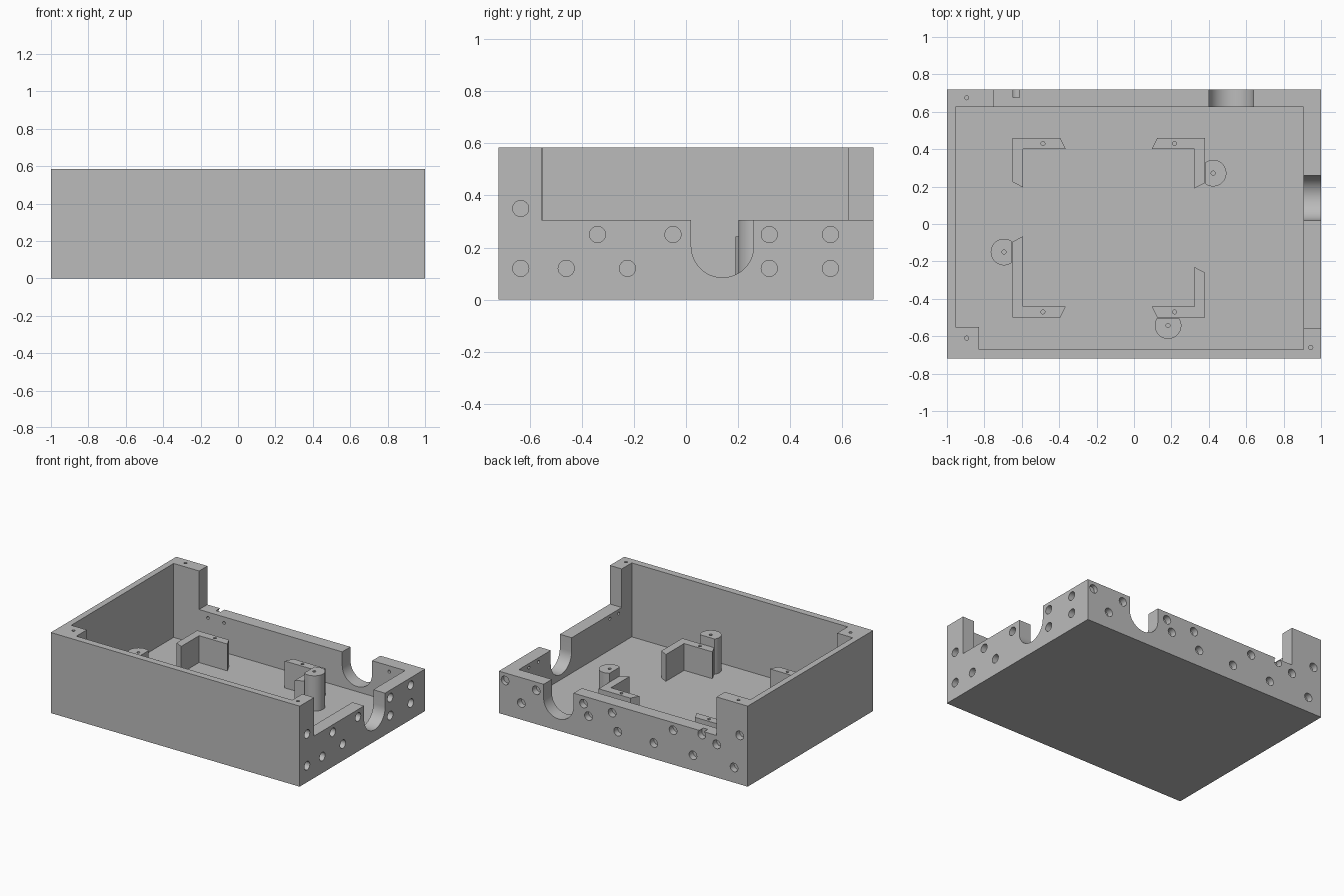
import bpy, bmesh, math
from mathutils import Matrix

if "Cube" in bpy.data.objects:
    bpy.data.objects.remove(bpy.data.objects["Cube"])

grey = bpy.data.materials.new("plain grey")
grey.diffuse_color = (0.5, 0.5, 0.5, 1)
grey.use_nodes = True
grey.node_tree.nodes["Principled BSDF"].inputs["Base Color"].default_value = grey.diffuse_color

FLOOR, LOW, HIGH = 0.048, 0.305, 0.585
BRACKET = 0.243


def prism(name, pts, a, b, axis="z"):
    """Extrude a 2D outline from a to b along an axis (x: yz outline, y: xz outline)."""
    place = {"z": lambda u, v, w: (u, v, w),
             "x": lambda u, v, w: (w, u, v),
             "y": lambda u, v, w: (u, w, v)}[axis]
    bm = bmesh.new()
    lo = [bm.verts.new(place(u, v, a)) for u, v in pts]
    hi = [bm.verts.new(place(u, v, b)) for u, v in pts]
    n = len(pts)
    bm.faces.new(lo)
    bm.faces.new(hi)
    for i in range(n):
        j = (i + 1) % n
        bm.faces.new((lo[i], lo[j], hi[j], hi[i]))
    bmesh.ops.recalc_face_normals(bm, faces=bm.faces[:])
    me = bpy.data.meshes.new(name)
    bm.to_mesh(me)
    bm.free()
    me.materials.append(grey)
    ob = bpy.data.objects.new(name, me)
    bpy.context.collection.objects.link(ob)
    return ob


def rect(x0, x1, y0, y1):
    return [(x0, y0), (x1, y0), (x1, y1), (x0, y1)]


def circle(cx, cy, r, n=24):
    return [(cx + r * math.cos(2 * math.pi * i / n),
             cy + r * math.sin(2 * math.pi * i / n)) for i in range(n)]


def select(obs):
    bpy.ops.object.select_all(action="DESELECT")
    for o in obs:
        o.select_set(True)
    bpy.context.view_layer.objects.active = obs[0]


def cut(target, cutters):
    """Subtract the (mutually separate) cutters, then drop them."""
    if len(cutters) > 1:
        select(cutters)
        bpy.ops.object.join()
    tool = cutters[0]
    tool.hide_render = True
    mod = target.modifiers.new("cut", "BOOLEAN")
    mod.operation, mod.solver, mod.object = "DIFFERENCE", "EXACT", tool
    select([target])
    bpy.ops.object.modifier_apply(modifier="cut")
    bpy.data.objects.remove(tool)


def finish(ob):
    select([ob])
    bpy.ops.object.shade_smooth_by_angle(angle=math.radians(30))


# Enclosure block, hollowed with a solid corner at front left
box = prism("enclosure", rect(-1, 1, -0.72, 0.72), 0, HIGH)
cut(box, [prism("cavity", [(-0.955, 0.625), (0.905, 0.625), (0.905, -0.67),
                           (-0.83, -0.67), (-0.83, -0.55), (-0.955, -0.55)], FLOOR, 1)])

# Lowered back and right walls, leaving tall posts
cut(box, [prism("wall_drop", [(-0.75, 0.6), (0.88, 0.6), (0.88, -0.555),
                              (1.1, -0.555), (1.1, 0.8), (-0.75, 0.8)], LOW, 1)])


# U-shaped cable notches in both low walls
def notch(c, r=0.12, z=0.205, n=24):
    arc = [(c - r * math.cos(math.pi * i / n), z - r * math.sin(math.pi * i / n))
           for i in range(n + 1)]
    return arc + [(c + r, 0.4), (c - r, 0.4)]


cut(box, [prism("right_notch", notch(0.14), 0.85, 1.1, "x"),
          prism("back_notch", notch(0.52), 0.58, 0.8, "y")])

# Round sockets on the outside of the right and back walls
right_holes = [(-0.635, 0.35), (-0.34, 0.25), (-0.05, 0.25), (0.32, 0.25), (0.555, 0.25),
               (-0.635, 0.12), (-0.46, 0.12), (-0.225, 0.12), (0.32, 0.12), (0.555, 0.12)]
back_holes = [(0.95, 0.25), (0.70, 0.245), (0.82, 0.12), (0.32, 0.25), (0.09, 0.245),
              (0.28, 0.17), (0.045, 0.12), (-0.245, 0.115), (-0.40, 0.25), (-0.56, 0.11),
              (-0.63, 0.28), (-0.75, 0.24), (-0.935, 0.355), (-0.89, 0.11)]
R = 0.031
tools = [prism("socket", circle(y, z, R), 0.955, 1.1, "x") for y, z in right_holes]
# the sockets by the shared corner stay shallow so they do not meet
tools += [prism("socket", circle(x, z, R), 0.69 if x > 0.9 else 0.675, 0.8, "y")
          for x, z in back_holes]
cut(box, tools)

# Small pin holes on the inside of the low walls and in the post tops
tools = [prism("pin", circle(x, 0.262, 0.011, 12), 0.6, 0.655, "y")
         for x in (-0.68, -0.55, 0.777, 0.873)]
tools += [prism("pin", circle(y, 0.275, 0.011, 12), 0.88, 0.935, "x")
          for y in (0.40, 0.51, -0.42, -0.52)]
tools += [prism("pin", circle(x, y, 0.011, 12), 0.45, 0.7)
          for x, y in ((-0.895, 0.675), (-0.895, -0.61), (0.945, -0.66))]
cut(box, tools)
finish(box)


# L-shaped board brackets: outer corner, inward signs, length of the y arm
def bracket(name, cx, cy, sx, sy, arm):
    shape = [(0, 0), (0.255, 0), (0.285, 0.06), (0.057, 0.06), (0.057, arm), (0, arm - 0.03)]
    ob = prism(name, [(cx + sx * u, cy + sy * v) for u, v in shape], FLOOR - 0.01, BRACKET)
    hx = cx + sx * 0.163
    cut(ob, [prism("pin", circle(hx, cy + sy * 0.03, 0.011, 12), 0.13, 0.4)])
    finish(ob)


bracket("back_left_bracket", -0.65, 0.46, 1, -1, 0.265)
bracket("back_right_bracket", 0.38, 0.46, -1, -1, 0.27)
bracket("front_left_bracket", -0.65, -0.50, 1, 1, 0.435)
bracket("front_right_bracket", 0.38, -0.50, -1, 1, 0.27)


# Round posts with one flat side against a bracket
def post(name, cx, cy, inside, line):
    pts = [p for p in circle(cx, cy, 0.071, 64) if inside(*p)]
    # start the outline after the gap so the flat closes it
    gaps = [math.dist(pts[i - 1], pts[i]) for i in range(len(pts))]
    k = gaps.index(max(gaps))
    ob = prism(name, pts[k:] + pts[:k], FLOOR - 0.01, line)
    cut(ob, [prism("pin", circle(cx, cy, 0.011, 12), 0.2, 0.5)])
    finish(ob)


post("right_post", 0.423, 0.272, lambda x, y: x > 0.38, LOW)
post("left_post", -0.695, -0.15, lambda x, y: x < -0.65, LOW)
post("front_post", 0.182, -0.543, lambda x, y: y < -0.50, LOW)
